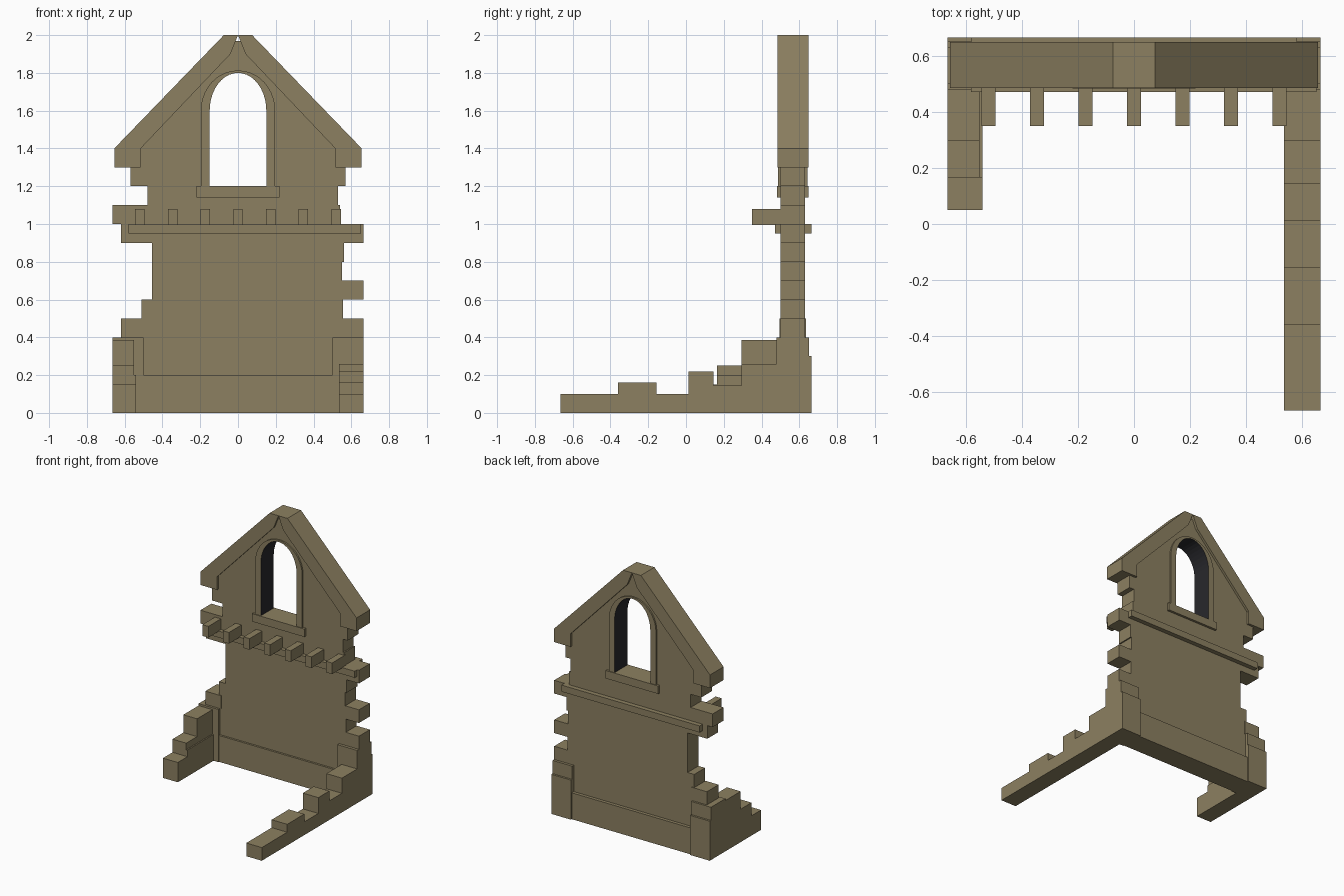
import bpy, bmesh, math
from mathutils import Matrix, Vector

cube = bpy.data.objects.get("Cube")
if cube:
    bpy.data.objects.remove(cube, do_unlink=True)


def material(name, rgb):
    mat = bpy.data.materials.new(name)
    mat.use_nodes = True
    mat.diffuse_color = (*rgb, 1)
    mat.node_tree.nodes["Principled BSDF"].inputs["Base Color"].default_value = (*rgb, 1)
    return mat


STONE = material("tan stone", (0.263, 0.216, 0.119))
DARK = material("dark window reveal", (0.021, 0.021, 0.025))


def link(name, mesh):
    obj = bpy.data.objects.new(name, mesh)
    bpy.context.collection.objects.link(obj)
    return obj


def boxes(name, specs):
    """One object from boxes given as (x0, x1, y0, y1, z0, z1)."""
    bm = bmesh.new()
    for x0, x1, y0, y1, z0, z1 in specs:
        centre = Vector((x0 + x1, y0 + y1, z0 + z1)) / 2
        scale = Matrix.Diagonal((x1 - x0, y1 - y0, z1 - z0, 1))
        bmesh.ops.create_cube(bm, size=1, matrix=Matrix.Translation(centre) @ scale)
    mesh = bpy.data.meshes.new(name)
    bm.to_mesh(mesh)
    bm.free()
    mesh.materials.append(STONE)
    return link(name, mesh)


def slab(name, loops, y0, y1):
    """Extrude x-z outlines between y0 and y1; inner loops become holes."""
    curve = bpy.data.curves.new(name, 'CURVE')
    curve.dimensions = '2D'
    curve.fill_mode = 'BOTH'
    curve.extrude = (y1 - y0) / 2
    for loop in loops:
        spline = curve.splines.new('POLY')
        spline.points.add(len(loop) - 1)
        for point, (x, z) in zip(spline.points, loop):
            point.co = (x, z, 0, 1)
        spline.use_cyclic_u = True
    helper = link(name + "_outline", curve)
    bpy.context.view_layer.update()
    graph = bpy.context.evaluated_depsgraph_get()
    mesh = bpy.data.meshes.new_from_object(helper.evaluated_get(graph))
    bpy.data.objects.remove(helper, do_unlink=True)
    mesh.transform(Matrix.Translation((0, (y0 + y1) / 2, 0)) @ Matrix.Rotation(math.pi / 2, 4, 'X'))
    bm = bmesh.new()
    bm.from_mesh(mesh)
    bmesh.ops.remove_doubles(bm, verts=bm.verts, dist=0.0001)
    bmesh.ops.recalc_face_normals(bm, faces=bm.faces)
    bm.to_mesh(mesh)
    bm.free()
    mesh.materials.clear()
    mesh.materials.append(STONE)
    for poly in mesh.polygons:
        poly.material_index = 0
        poly.use_smooth = False
    return link(name, mesh)


def arch(half_width, rise, bottom, spring=1.6, steps=20):
    """Window outline: straight jambs with a rounded head."""
    head = [(half_width * math.cos(math.pi * i / steps), spring + rise * math.sin(math.pi * i / steps))
            for i in range(steps + 1)]
    return [(half_width, bottom)] + head + [(-half_width, bottom)]


# Broken wall with ragged sides and a gable, as (top of course, x)
left_edge = [(0.4, -0.62), (0.5, -0.62), (0.6, -0.51), (0.9, -0.455), (1.0, -0.62),
             (1.1, -0.665), (1.2, -0.48), (1.35, -0.57)]
right_edge = [(0.4, 0.62), (0.5, 0.665), (0.6, 0.555), (0.7, 0.665), (0.8, 0.55), (0.9, 0.56),
              (1.0, 0.665), (1.1, 0.54), (1.2, 0.53), (1.35, 0.57)]


def ragged(edge):
    points, z = [], 0
    for top, x in edge:
        points += [(x, z), (x, top)]
        z = top
    return points


outline = ragged(right_edge) + [(0.03, 1.97), (-0.03, 1.97)] + ragged(left_edge)[::-1]
slab("wall", [outline, arch(0.17, 0.207, 1.17)], 0.5, 0.63)

# Gable copings, mirrored
coping = [(0.655, 1.3), (0.655, 1.4), (0.075, 2), (0, 2), (0.04, 1.9), (0.515, 1.4), (0.515, 1.3)]
for side, sign in (("left", 1), ("right", -1)):
    slab(side + "_gable_coping", [[(sign * x, z) for x, z in coping]], 0.485, 0.648)

# Window frame with dark reveal, and sill
frame = slab("window_frame", [arch(0.197, 0.213, 1.19), arch(0.15, 0.2, 1.19)][:1] +
             [arch(0.15, 0.2, 1.195)], 0.488, 0.642)
frame.data.materials.append(DARK)
for poly in frame.data.polygons:
    inward = poly.normal.x * poly.center.x + poly.normal.z * (poly.center.z - 1.6)
    if abs(poly.normal.y) < 0.5 and abs(poly.center.x) < 0.152 and poly.center.z < 1.801 \
            and poly.center.z > 1.21 and inward < 0:
        poly.material_index = 1
boxes("window_sill", [(-0.22, 0.22, 0.482, 0.648, 1.14, 1.2)])

# String course and the stubs of broken floor beams
boxes("string_course", [(-0.58, 0.65, 0.47, 0.56, 0.95, 1.0), (-0.58, 0.58, 0.56, 0.665, 0.95, 1.0)])
boxes("floor_beams", [(i * 0.173 - 0.025, i * 0.173 + 0.025, 0.35, 0.515, 0.995, 1.08)
                      for i in range(-3, 4)])

# Plinth and corner piers
boxes("plinth", [(-0.51, 0.51, 0.485, 0.655, 0, 0.2)])
for side, sign in (("left", 1), ("right", -1)):
    x0, x1 = sorted((sign * 0.5, sign * 0.665))
    boxes(side + "_corner_pier", [(x0, x1, 0.478, 0.665, 0, 0.3), (x0, x1, 0.478, 0.65, 0.3, 0.4)])
boxes("loose_corner_block", [(-0.62, -0.49, 0.495, 0.635, 0.4, 0.5)])

# Stepped remains of the side walls
boxes("left_side_wall", [(0.535, 0.665, y0, y1, 0, z) for y0, y1, z in (
    (-0.665, -0.36, 0.1), (-0.36, -0.155, 0.16), (-0.155, 0.013, 0.1),
    (0.013, 0.145, 0.22), (0.145, 0.295, 0.145), (0.295, 0.49, 0.26))])
boxes("right_side_wall", [(-0.665, -0.54, 0.05, 0.165, 0, 0.15),
                          (-0.665, -0.54, 0.165, 0.49, 0, 0.2),
                          (-0.665, -0.55, 0.165, 0.295, 0.2, 0.25),
                          (-0.665, -0.55, 0.295, 0.49, 0.2, 0.385)])
